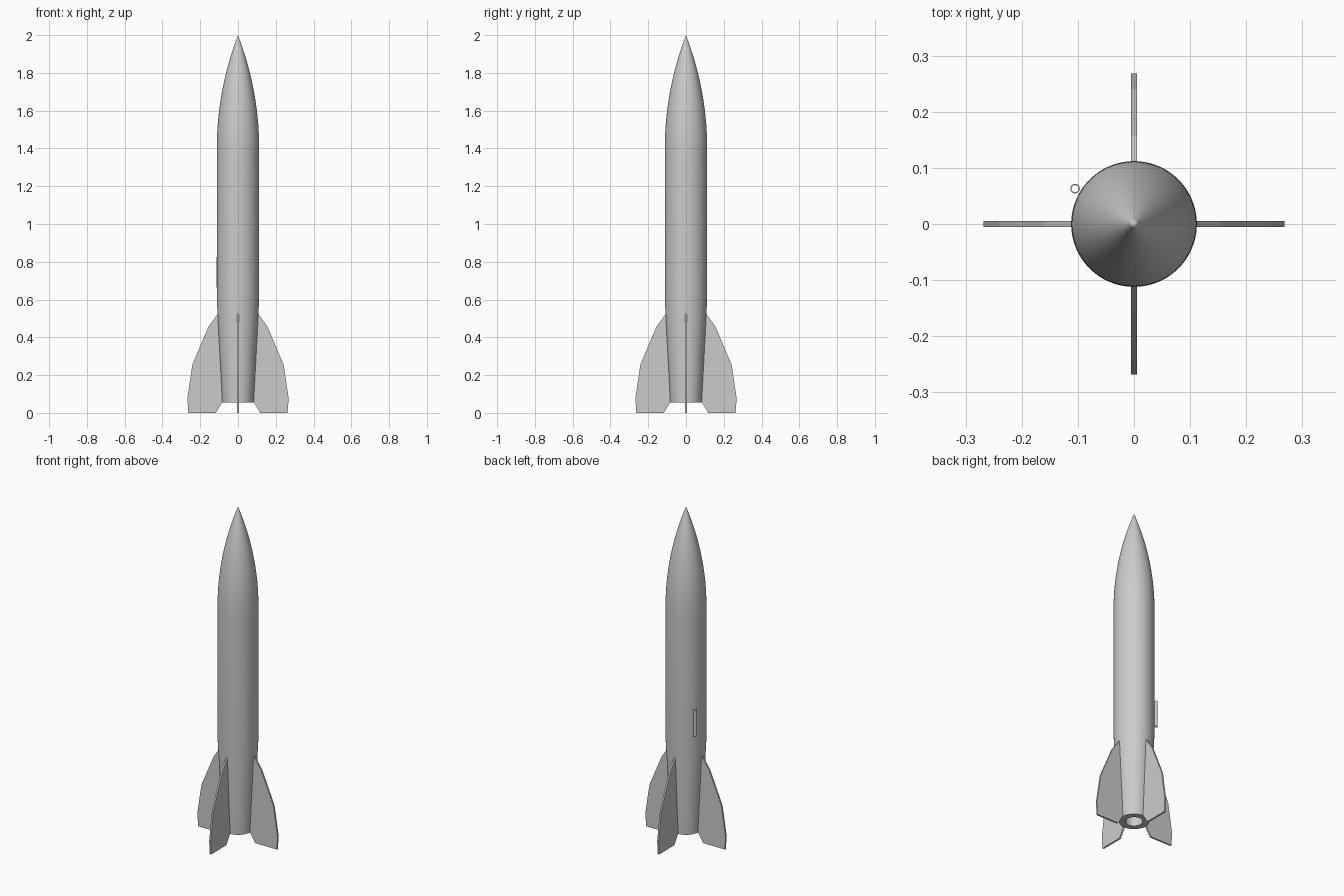
import bpy
import bmesh
import math
from mathutils import Matrix, Vector

default = bpy.data.objects.get("Cube")
if default:
    bpy.data.objects.remove(default, do_unlink=True)

# Single plain grey for the whole model
grey = bpy.data.materials.new("plain_grey")
grey.use_nodes = True
colour = (0.6, 0.6, 0.6, 1)
grey.diffuse_color = colour
grey.node_tree.nodes["Principled BSDF"].inputs["Base Color"].default_value = colour


def finish(name, bm, smooth=True):
    bmesh.ops.recalc_face_normals(bm, faces=bm.faces[:])
    mesh = bpy.data.meshes.new(name)
    bm.to_mesh(mesh)
    bm.free()
    mesh.materials.append(grey)
    obj = bpy.data.objects.new(name, mesh)
    bpy.context.collection.objects.link(obj)
    if smooth:
        bpy.ops.object.select_all(action='DESELECT')
        obj.select_set(True)
        bpy.context.view_layer.objects.active = obj
        bpy.ops.object.shade_smooth_by_angle(angle=math.radians(30))
    return obj


def lathe(name, profile, segments, centre=(0, 0), closed=False):
    """Revolve (radius, height) points about a vertical axis."""
    bm = bmesh.new()
    verts = [bm.verts.new((r, 0, z)) for r, z in profile]
    edges = [bm.edges.new(pair) for pair in zip(verts, verts[1:])]
    if closed:
        edges.append(bm.edges.new((verts[-1], verts[0])))
    bmesh.ops.spin(bm, geom=verts + edges, cent=(0, 0, 0), axis=(0, 0, 1),
                   angle=math.tau, steps=segments, use_merge=True)
    bmesh.ops.remove_doubles(bm, verts=bm.verts[:], dist=1e-5)
    bmesh.ops.translate(bm, verts=bm.verts[:], vec=(*centre, 0))
    return finish(name, bm)


RADIUS, TAIL, SHOULDER, NOSE, TIP = 0.112, 0.055, 0.6, 1.4, 2.0
TAIL_RADIUS, BORE = 0.083, 0.048

# Body tube with tapered tail and open motor bore
lathe("body_tube", [(0, 0.55), (BORE, 0.55), (BORE, TAIL), (TAIL_RADIUS, TAIL),
                    (RADIUS, SHOULDER), (RADIUS, NOSE), (0, NOSE)], 96)

# Nose cone: tangent ogive
length = TIP - NOSE
rho = (RADIUS ** 2 + length ** 2) / (2 * RADIUS)
steps = 28
ogive = [(0, NOSE)]
for i in range(steps):
    h = length * i / steps
    ogive.append((math.sqrt(rho ** 2 - h ** 2) - rho + RADIUS, NOSE + h))
ogive.append((0, TIP))
lathe("nose_cone", ogive, 96)

# Four flat fins, rooted slightly inside the tail
FIN = [(0.105, 0.527), (0.157, 0.455), (0.241, 0.257), (0.268, 0.08),
       (0.263, 0), (0.118, 0), (0.084, 0.055), (0.078, 0.06)]
THICK = 0.01
for i, side in enumerate(("left", "back", "right", "front")):
    bm = bmesh.new()
    face = bm.faces.new([bm.verts.new((x, -THICK / 2, z)) for x, z in FIN])
    solid = bmesh.ops.extrude_face_region(bm, geom=[face])
    moved = [v for v in solid["geom"] if isinstance(v, bmesh.types.BMVert)]
    bmesh.ops.translate(bm, verts=moved, vec=Vector((0, THICK, 0)))
    bmesh.ops.rotate(bm, verts=bm.verts[:], cent=(0, 0, 0),
                     matrix=Matrix.Rotation(i * math.pi / 2, 3, 'Z'))
    finish(side + "_fin", bm, smooth=False)

# Thin launch guide tube on the side of the body
lathe("guide_tube", [(0.0085, 0.665), (0.0085, 0.825), (0.0062, 0.825), (0.0062, 0.665)],
      32, centre=(-0.105, 0.063), closed=True)
